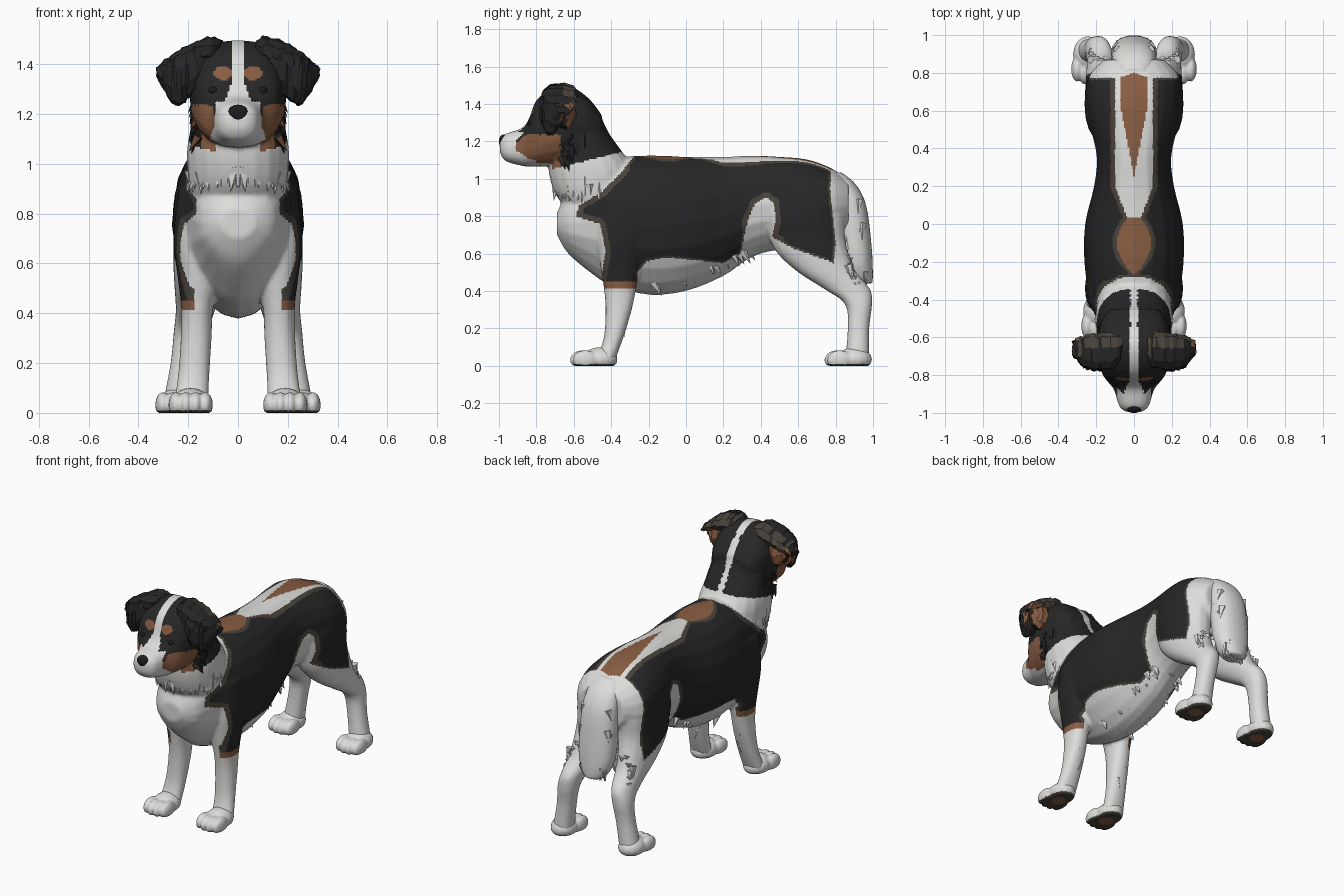
import bpy, bmesh, random
from math import sin, cos, pi, copysign
from mathutils import Vector, Matrix
from mathutils.geometry import intersect_point_line

random.seed(4)
if "Cube" in bpy.data.objects:
    bpy.data.objects.remove(bpy.data.objects["Cube"])

COLOURS = {"white_fur": (.72, .72, .71), "black_fur": (.02, .02, .02), "tan_fur": (.25, .11, .055),
           "brown_grey_fur": (.066, .056, .045), "nose_black": (.012, .012, .012)}
MATS = []
for name, c in COLOURS.items():
    m = bpy.data.materials.new(name)
    m.use_nodes = True
    m.diffuse_color = (*c, 1)
    m.node_tree.nodes["Principled BSDF"].inputs["Base Color"].default_value = (*c, 1)
    MATS.append(m)
WHITE, BLACK, TAN, GREY, NOSE = range(5)


def loft(bm, axis, rings, side=1, power=.9, seg=20, keel=0):
    """Rings are (position, low, high, cross centre, cross radius), splined between."""
    fine = []
    for i in range(len(rings) - 1):
        a, b, c, d = (rings[min(max(i + k, 0), len(rings) - 1)] for k in (-1, 0, 1, 2))
        for s in (0, .25, .5, .75):
            fine.append([q + .5 * s * (r - p + s * (2*p - 5*q + 4*r - e + s * (3*(q - r) + e - p)))
                         for p, q, r, e in zip(a, b, c, d)])
    fine.append(rings[-1])
    loops = []
    for t, lo, hi, v, rv in fine:
        loop = []
        for k in range(seg):
            cu, cv = sin(2*pi*k/seg), cos(2*pi*k/seg)
            u = (lo + hi)/2 + (hi - lo)/2 * copysign(abs(cu)**power, cu)
            w = v + rv * copysign(abs(cv)**power, cv) * (1 - keel*max(0, -cu)**2)
            x, y, z = {"x": (t, w, u), "y": (w, t, u), "z": (w, u, t)}[axis]
            loop.append(bm.verts.new((x*side, y, z)))
        loops.append(loop)
    for a, b in zip(loops, loops[1:]):
        for k in range(seg):
            bm.faces.new((a[k], a[k-1], b[k-1], b[k]))
    bm.faces.new(loops[0])
    bm.faces.new(loops[-1])


def ball(bm, centre, radii):
    bmesh.ops.create_uvsphere(bm, u_segments=16, v_segments=10, radius=1,
                              matrix=Matrix.Translation(centre) @ Matrix.Diagonal((*radii, 1)))


def finish(bm, name, paint, remesh=0, smooth=True):
    bmesh.ops.recalc_face_normals(bm, faces=bm.faces)
    me = bpy.data.meshes.new(name)
    bm.to_mesh(me)
    bm.free()
    ob = bpy.data.objects.new(name, me)
    bpy.context.collection.objects.link(ob)
    if remesh:
        r = ob.modifiers.new("fuse", "REMESH")
        r.mode, r.voxel_size = "VOXEL", remesh
        s = ob.modifiers.new("soften", "SMOOTH")
        s.factor, s.iterations = .5, 5
        me = bpy.data.meshes.new_from_object(ob.evaluated_get(bpy.context.evaluated_depsgraph_get()))
        ob.modifiers.clear()
        ob.data = me
    me.materials.clear()
    for m in MATS:
        me.materials.append(m)
    for p in me.polygons:
        p.material_index = paint(p.center, p.normal) if callable(paint) else paint
        p.use_smooth = smooth


# Coat markings
SADDLE = [Vector((y, z, 0)) for y, z in (
    (-.27, 1.13), (-.35, 1.03), (-.45, .93), (-.57, .86), (-.59, .8), (-.46, .76), (-.43, .62),
    (-.46, .41), (-.25, .41), (-.26, .5), (-.21, .56), (-.1, .58), (.2, .55), (.29, .6), (.33, .78),
    (.37, .87), (.43, .9), (.47, .87), (.48, .78), (.46, .69), (.57, .63), (.79, .55), (.8, .66),
    (.77, .95), (.78, 1.2), (-.27, 1.2))]


def saddle_depth(y, z):
    p, inside, best = Vector((y, z, 0)), False, 9
    for a, b in zip(SADDLE, SADDLE[1:] + SADDLE[:1]):
        q, f = intersect_point_line(p, a, b)
        best = min(best, (p - a.lerp(b, min(max(f, 0), 1))).length)
        if (a.y > z) != (b.y > z) and y < a.x + (b.x - a.x)*(z - a.y)/(b.y - a.y):
            inside = not inside
    return best if inside else -best


def head_coat(x, y, z):
    if z < 1.25 and (y < -.91 or (y < -.7 and x < .09)):
        return WHITE
    flare = max(0, 1.32 - z)*.4 if y < -.8 else 0
    if x < (.026 if y < -.55 else .019) + flare:
        return WHITE
    if y < -.7 and ((x - .06)/.036)**2 + ((z - 1.365)/.028)**2 < 1:
        return TAN
    return TAN if y < -.67 and z < 1.235 - max(0, -.86 - y) else BLACK


def coat(p, n=None):
    x, y, z = abs(p.x), p.y, p.z
    if y < -.34 and z > 1.08 + .25*(y + .6):
        return head_coat(x, y, z)
    rim = False
    if z > .95 and y > -.3:
        diamond = .09*(1 - ((y + .1)/.17)**2) if y < .03 else 0
        patch = min((y - .25)*.19, .073, (.8 - y)*3)
        if x < max(diamond, patch):
            return TAN
        stripe = min(.1, .03 + .4*(y - .02)) if y > .02 else 0
        if x < stripe:
            return WHITE
        rim = x < max(diamond, stripe) + .024
    d = saddle_depth(y, z)
    if d < 0 or (z < .55 and x < .175):
        return WHITE
    if z < .455 and y < -.2:
        return TAN
    wide_rim = y < -.3 or (.3 < y < .53 and z > .64)
    return GREY if rim or d < (.028 if wide_rim else .011) else BLACK


# Trunk, neck, head and legs fused into one body
bm = bmesh.new()
loft(bm, "y", [(-.69, .7, .82, 0, .07), (-.63, .6, .93, 0, .15), (-.5, .49, 1.07, 0, .2),
               (-.4, .43, 1.11, 0, .235), (-.2, .38, 1.125, 0, .263), (0, .4, 1.118, 0, .259),
               (.2, .48, 1.118, 0, .212), (.35, .58, 1.123, 0, .197), (.5, .62, 1.118, 0, .228),
               (.65, .61, 1.103, 0, .253), (.78, .63, 1.055, 0, .24), (.87, .72, .99, 0, .16)], keel=.35)
loft(bm, "z", [(.82, -.62, -.25, 0, .18), (.92, -.7, -.27, 0, .2), (1.05, -.735, -.28, 0, .205),
               (1.15, -.72, -.345, 0, .19), (1.25, -.72, -.415, 0, .18), (1.36, -.72, -.465, 0, .15)])
loft(bm, "y", [(-.995, 1.14, 1.2, 0, .04), (-.965, 1.095, 1.24, 0, .078), (-.88, 1.07, 1.27, 0, .105),
               (-.84, 1.065, 1.32, 0, .135), (-.8, 1.065, 1.42, 0, .165), (-.72, 1.07, 1.48, 0, .19),
               (-.62, 1.09, 1.495, 0, .195), (-.52, 1.14, 1.43, 0, .175), (-.45, 1.2, 1.34, 0, .13)], power=.8)
for side in (1, -1):
    loft(bm, "z", [(.9, -.48, -.2, .15, .09), (.7, -.48, -.2, .16, .1), (.55, -.46, -.24, .158, .085),
                   (.42, -.44, -.265, .164, .064), (.3, -.43, -.29, .168, .062),
                   (.15, -.44, -.335, .178, .063), (.03, -.48, -.38, .19, .07)], side)
    loft(bm, "z", [(1, .5, .78, .11, .1), (.85, .42, .85, .13, .128), (.7, .44, .85, .14, .12),
                   (.6, .49, .87, .155, .105), (.5, .6, .91, .167, .088), (.41, .74, .985, .18, .07),
                   (.33, .85, .995, .195, .063), (.2, .865, .98, .213, .058), (.03, .85, .98, .24, .063)], side)
finish(bm, "body", coat, remesh=.0095)

# Paws with four toes and dark soles
for end, px, py in (("front", .19, -.46), ("rear", .243, .9)):
    for side, label in ((1, "left"), (-1, "right")):
        bm = bmesh.new()
        ball(bm, (side*px, py, .035), (.08, .095, .065))
        for k in (-1.5, -.5, .5, 1.5):
            ball(bm, (side*px + k*.039, py - .1 + abs(k)*.014, .032), (.031, .068, .052))
        for v in bm.verts:
            v.co.z = max(v.co.z, 0)

        def sole(p, n):
            if p.z > .01 or n.z > -.5:
                return WHITE
            return TAN if (abs(p.x) - px)**2 + (p.y - py + .03)**2 < .002 else GREY
        finish(bm, f"{end}_paw_{label}", sole, remesh=.007)


# Folded drop ears with a tan fringe behind
def ear_coat(p, n):
    if n.y > .2 and p.y > -.68:
        return TAN if p.z < 1.4 else GREY
    return GREY if n.z > .8 and p.y > -.68 else BLACK


for side, label in ((1, "left"), (-1, "right")):
    bm = bmesh.new()
    loft(bm, "x", [(.06, 1.42, 1.485, -.65, .06), (.1, 1.4, 1.512, -.67, .09), (.16, 1.39, 1.5, -.675, .1),
                   (.22, 1.38, 1.47, -.675, .095), (.28, 1.36, 1.43, -.67, .075),
                   (.325, 1.35, 1.385, -.65, .03)], side, seg=9)
    loft(bm, "x", [(.13, 1.36, 1.48, -.73, .03), (.17, 1.29, 1.48, -.735, .045), (.21, 1.25, 1.46, -.73, .05),
                   (.25, 1.23, 1.445, -.72, .05), (.28, 1.27, 1.42, -.705, .045),
                   (.325, 1.35, 1.385, -.67, .025)], side, seg=9)
    loft(bm, "x", [(.15, 1.3, 1.4, -.64, .03), (.19, 1.27, 1.43, -.645, .055), (.24, 1.27, 1.43, -.65, .055),
                   (.28, 1.33, 1.41, -.65, .035)], side, seg=9)
    for v in bm.verts:
        v.co += Vector([random.uniform(-.006, .006) for _ in range(3)])
    finish(bm, f"ear_{label}", ear_coat, smooth=False)

    bm = bmesh.new()
    ball(bm, (side*.098, -.83, 1.295), (.02, .016, .015))
    finish(bm, f"eye_{label}", NOSE)

# Nose
bm = bmesh.new()
ball(bm, (0, -.972, 1.2), (.045, .029, .038))
finish(bm, "nose", NOSE)

# Bushy hanging tail
bm = bmesh.new()
loft(bm, "z", [(1.035, .76, .83, 0, .06), (.98, .76, .9, 0, .1), (.9, .78, .95, 0, .115),
               (.8, .8, .975, 0, .12), (.65, .815, .992, 0, .122), (.55, .835, .998, 0, .115),
               (.48, .855, 1, 0, .09), (.44, .88, .998, 0, .06)])
finish(bm, "tail", WHITE, remesh=.012)


# Shaggy fur tufts, mirrored in pairs
def tufts(name, count, place, direction, length, paint=WHITE):
    bm = bmesh.new()
    for i in range(count):
        x, y, z = place(i / (count - 1), random.uniform(-1, 1))
        d = Vector(direction) + Vector([random.uniform(-.2, .2) for _ in range(3)])
        size = length * random.uniform(.7, 1.2)
        for side in (1, -1):
            q = Vector((d.x*side, d.y, d.z)).to_track_quat("Z", "Y").to_matrix().to_4x4()
            bmesh.ops.create_cone(bm, cap_ends=True, segments=5, radius1=size*.3, radius2=0, depth=size,
                                  matrix=Matrix.Translation((x*side, y, z)) @ q)
    finish(bm, name, paint, smooth=False)


tufts("ruff", 16, lambda t, r: (.19*sin(t*1.7), -.49 - .21*cos(t*1.7), .94 + .025*r), (.15, -.1, -1), .1)
tufts("cheek_fur", 16, lambda t, r: (.178, -.6 + .07*r, 1.07 + .17*t), (.4, .2, -1), .07, coat)
tufts("tail_fur", 16, lambda t, r: (.085*r, .93 + .04*t, .455 + .03*t), (.05, 0, -1), .08)
tufts("tail_side_fur", 14, lambda t, r: (.1, .9 + .05*r, .5 + .35*t), (.25, 0, -1), .09)
tufts("rear_leg_fur", 16, lambda t, r: (.185 + .05*r, .95 - .09*t, .3 + .25*t), (.05, .15, -1), .08)
tufts("front_leg_fur", 10, lambda t, r: (.17 + .03*r, -.335 + .05*t, .18 + .24*t), (.1, .2, -1), .07)
tufts("belly_fur", 20, lambda t, r: (.06 + .06*r, -.15 + .5*t, .41 + .18*t), (0, .6, -1), .08)
